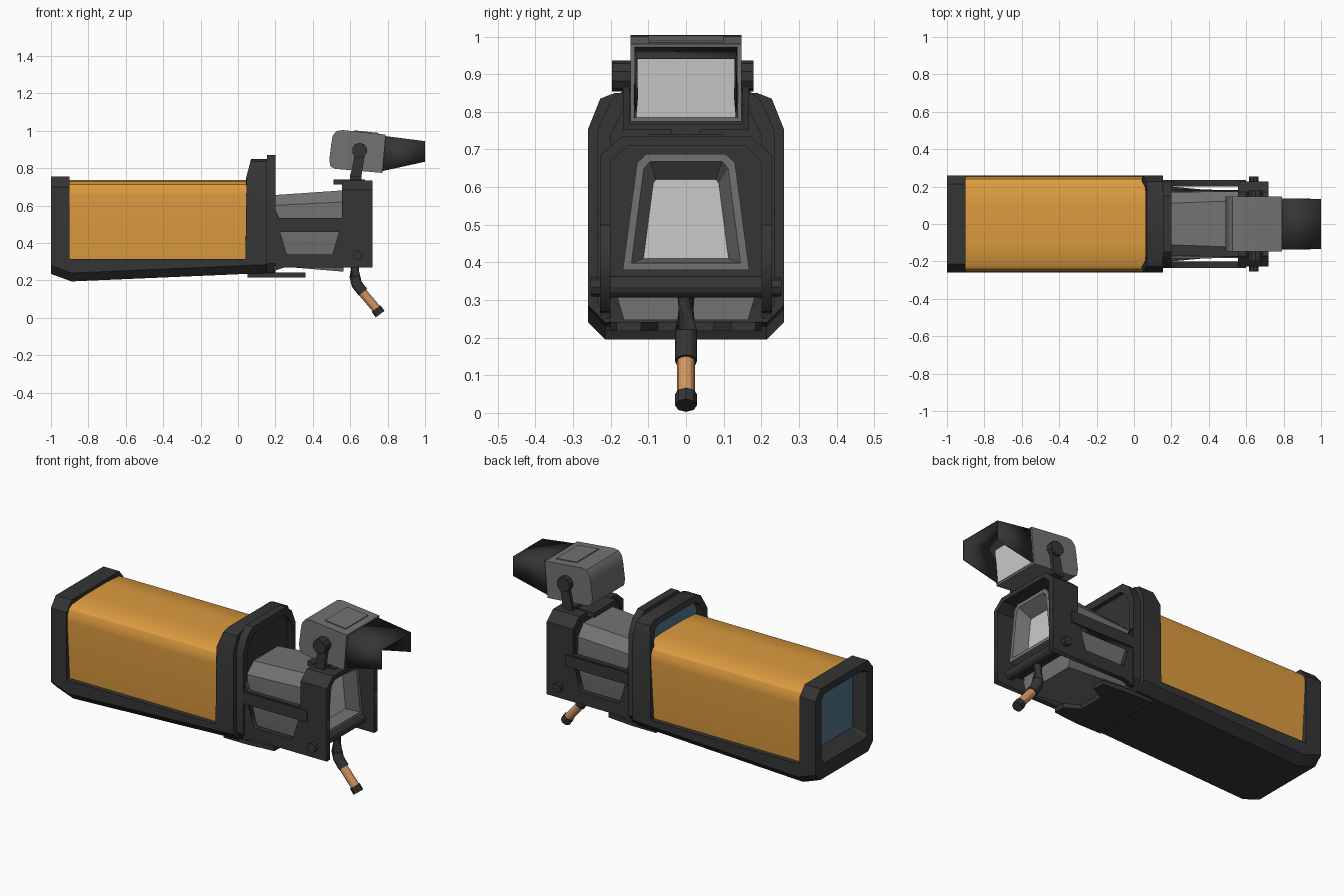
import bpy, bmesh
from math import pi
from mathutils import Vector

if "Cube" in bpy.data.objects:
    bpy.data.objects.remove(bpy.data.objects["Cube"])


def mat(name, r, g, b):
    m = bpy.data.materials.new(name)
    m.diffuse_color = (r, g, b, 1)
    m.use_nodes = True
    m.node_tree.nodes["Principled BSDF"].inputs["Base Color"].default_value = m.diffuse_color
    return m


DARK = mat("dark", 0.035, 0.035, 0.035)
GREY = mat("grey", 0.17, 0.17, 0.17)
LIGHT = mat("light", 0.55, 0.55, 0.55)
ORANGE = mat("orange", 0.72, 0.33, 0.05)
COPPER = mat("copper", 0.65, 0.3, 0.12)
BLUE = mat("blue", 0.09, 0.19, 0.28)


def finish(name, bm, *mats):
    bmesh.ops.recalc_face_normals(bm, faces=bm.faces[:])
    me = bpy.data.meshes.new(name)
    bm.to_mesh(me)
    bm.free()
    for m in mats:
        me.materials.append(m)
    me.polygons.foreach_set("use_smooth", [True] * len(me.polygons))
    me.set_sharp_from_angle(angle=0.5)
    ob = bpy.data.objects.new(name, me)
    bpy.context.collection.objects.link(ob)
    return ob


def loft(name, m, secs, end=None):
    """Skin half profiles [(y, z)...], bottom to top, mirrored in y. x may be a function of z."""
    bm = bmesh.new()
    rings = []
    for x, half in secs:
        pts = half + [(-y, z) for y, z in reversed(half)]
        rings.append([bm.verts.new((x(z) if callable(x) else x, y, z)) for y, z in pts])
    n = len(rings[0])
    for a, b in zip(rings, rings[1:]):
        for i in range(n):
            j = (i + 1) % n
            bm.faces.new((a[i], a[j], b[j], b[i]))
    bm.faces.new(rings[0])
    f = bm.faces.new(rings[-1])
    f.material_index = 1 if end else 0
    return finish(name, bm, *([m, end] if end else [m]))


def prism(name, m, pts, y0, y1):
    """Extrude an (x, z) outline along y."""
    bm = bmesh.new()
    a, b = [[bm.verts.new((x, y, z)) for x, z in pts] for y in (y0, y1)]
    bm.faces.new(a)
    bm.faces.new(b)
    for i in range(len(a)):
        j = (i + 1) % len(a)
        bm.faces.new((a[i], a[j], b[j], b[i]))
    return finish(name, bm, m)


def box(name, m, x, y, z):
    return prism(name, m, [(x[0], z[0]), (x[1], z[0]), (x[1], z[1]), (x[0], z[1])], *y)


def rod(name, m, pts, r, sides=12):
    """Tube of constant radius through points lying in a plane."""
    bm = bmesh.new()
    P = [Vector(p) for p in pts]
    rings = []
    for i, p in enumerate(P):
        d = (P[min(i + 1, len(P) - 1)] - P[max(i - 1, 0)]).normalized()
        c = bmesh.ops.create_circle(bm, segments=sides, radius=r)["verts"]
        q = Vector((0, 0, 1)).rotation_difference(d)
        for v in c:
            v.co = q @ v.co + p
        rings.append(c)
    for a, b in zip(rings, rings[1:]):
        for i in range(sides):
            j = (i + 1) % sides
            bm.faces.new((a[i], a[j], b[j], b[i]))
    bm.faces.new(rings[0])
    bm.faces.new(rings[-1])
    return finish(name, bm, m)


# Main housing: tray-like base and the orange shell on it
def base_half(zb):
    return [(0.215, zb), (0.26, zb + 0.045), (0.26, 0.315)]


loft("housing_base", DARK, [(-1, base_half(0.235)), (-0.89, base_half(0.195)), (0.155, base_half(0.24))])
shell = [(0.232, 0.3), (0.255, 0.65), (0.252, 0.685), (0.24, 0.712), (0.215, 0.728), (0.1, 0.736)]
loft("orange_shell", ORANGE, [(-0.92, shell), (0.11, shell)])

# Front frame with sloped recess and window
fo = [(0.215, 0.235), (0.26, 0.28), (0.26, 0.70), (0.215, 0.755)]
fi = [(0.18, 0.318), (0.205, 0.34), (0.205, 0.69), (0.18, 0.715)]
fd = [(0.17, 0.37), (0.175, 0.375), (0.175, 0.685), (0.17, 0.69)]
loft("front_frame", DARK, [(-0.9, fo), (-1, fo), (-1, fi), (-0.93, fd)], BLUE)

# Collar behind the shell, with an upper window
def lean(z):
    return 0.04 + max(0, z - 0.735) * 0.26


co = [(0.215, 0.24), (0.26, 0.285), (0.26, 0.755), (0.228, 0.835), (0.19, 0.85)]
ci = [(0.17, 0.29), (0.225, 0.32), (0.225, 0.75), (0.195, 0.805), (0.16, 0.82)]
loft("collar", DARK, [(0.155, co), (lean, co), (lean, ci), (0.09, ci)], BLUE)

# Rear flange with shallow recess
ro = [(0.2, 0.24), (0.235, 0.29), (0.235, 0.75), (0.2, 0.83), (0.15, 0.87)]
ri = [(0.17, 0.27), (0.2, 0.31), (0.2, 0.74), (0.17, 0.8), (0.13, 0.83)]
loft("rear_flange", DARK, [(0.155, ro), (0.2, ro), (0.2, ri), (0.175, ri)])

# Bottom plate with two forward tabs
bm = bmesh.new()
half = [(0.05, 0.2), (0.2, 0.2), (0.36, 0.185), (0.36, 0.12), (0.28, 0.075)]
out = [bm.verts.new((x, y, 0.217)) for x, y in half + [(x, -y) for x, y in reversed(half)]]
f = bm.faces.new(out)
ext = bmesh.ops.extrude_face_region(bm, geom=[f])["geom"]
bmesh.ops.translate(bm, vec=(0, 0, 0.025), verts=[v for v in ext if isinstance(v, bmesh.types.BMVert)])
finish("bottom_plate", bm, DARK)

# Grey inner block
loft("inner_block", GREY, [
    (0.17, [(0.155, 0.28), (0.185, 0.35), (0.17, 0.60), (0.11, 0.655)]),
    (0.565, [(0.165, 0.247), (0.182, 0.305), (0.175, 0.62), (0.125, 0.682)])])

# Side plates with trapezoid windows, built as filled curves
outline = [(0.19, 0.25), (0.25, 0.27), (0.72, 0.27), (0.72, 0.5), (0.57, 0.535), (0.22, 0.535), (0.2, 0.58), (0.19, 0.58)]
hole = [(0.225, 0.46), (0.54, 0.46), (0.505, 0.34), (0.26, 0.34)]
for s, side in ((-1, "left"), (1, "right")):
    cu = bpy.data.curves.new("side_plate_" + side, "CURVE")
    cu.dimensions, cu.fill_mode, cu.extrude = "2D", "BOTH", 0.014
    for pts in (outline, hole):
        sp = cu.splines.new("POLY")
        sp.points.add(len(pts) - 1)
        for p, (x, z) in zip(sp.points, pts):
            p.co = (x, z, 0, 1)
        sp.use_cyclic_u = True
    cu.materials.append(DARK)
    ob = bpy.data.objects.new("side_plate_" + side, cu)
    ob.rotation_euler = (pi / 2, 0, 0)
    ob.location.y = s * 0.214
    bpy.context.collection.objects.link(ob)
    # Outer rail and pivot cap
    box("side_rail_" + side, DARK, (0.2, 0.6), sorted((s * 0.226, s * 0.236)), (0.465, 0.53))
    rod("pivot_cap_" + side, DARK, [(0.64, s * 0.22, 0.335), (0.64, s * 0.254, 0.335)], 0.026, 8)

# Rear arch around the eyepiece, and its back panel
arch_half = [(0.2, 0.27), (0.228, 0.27), (0.228, 0.685), (0.17, 0.735)]
arch_in = [(0.2, 0.67), (0.155, 0.71)]
ring = arch_half + [(-y, z) for y, z in reversed(arch_half)] + [(-y, z) for y, z in arch_in] + arch_in[::-1]
bm = bmesh.new()
a, b = [[bm.verts.new((x, y, z)) for y, z in ring] for x in (0.555, 0.72)]
bm.faces.new(a)
bm.faces.new(b)
for i in range(len(a)):
    j = (i + 1) % len(a)
    bm.faces.new((a[i], a[j], b[j], b[i]))
finish("rear_arch", bm, DARK)
panel = [(0.205, 0.34), (0.205, 0.675), (0.16, 0.715)]
loft("rear_panel", DARK, [(0.56, panel), (0.59, panel)])

# Eyepiece frame and screen
eo = [(0.168, 0.38), (0.13, 0.665), (0.105, 0.688)]
ei = [(0.145, 0.398), (0.112, 0.65), (0.095, 0.668)]
ed = [(0.113, 0.41), (0.087, 0.61), (0.08, 0.62)]
loft("eyepiece", GREY, [(0.58, eo), (0.67, eo), (0.67, ei), (0.6, ed)], LIGHT)

# Cross bar and bent crank handle
rod("cross_bar", DARK, [(0.64, -0.225, 0.335), (0.64, 0.225, 0.335)], 0.029)
rod("handle", DARK, [(0.625, 0, 0.335), (0.625, 0, 0.22), (0.635, 0, 0.18), (0.668, 0, 0.137)], 0.029)
rod("handle_grip", COPPER, [(0.66, 0, 0.143), (0.745, 0, 0.043)], 0.024)
rod("handle_tip", DARK, [(0.738, 0, 0.05), (0.76, 0, 0.02)], 0.029, 8)

# Small tilted monitor
prism("monitor_body", GREY, [(0.772, 0.775), (0.79, 0.98), (0.56, 1.004), (0.527, 0.999), (0.507, 0.975),
                             (0.5, 0.94), (0.488, 0.845), (0.494, 0.81), (0.52, 0.797)], -0.147, 0.147)
prism("monitor_top_strip", GREY, [(0.62, 0.99), (0.75, 0.977), (0.75, 0.989), (0.62, 1.003)], -0.1, 0.1)


def tilt(z):
    return 0.776 + (z - 0.775) * 0.088


scr = [(0.131, 0.785), (0.131, 0.965)]
loft("monitor_screen", LIGHT, [(lambda z: tilt(z) - 0.01, scr), (tilt, scr)])

# Monitor hood, open below and at the end
bm = bmesh.new()
a = [bm.verts.new(p) for p in ((0.772, -0.135, 0.785), (0.786, -0.135, 0.97), (0.786, 0.135, 0.97), (0.772, 0.135, 0.785))]
b = [bm.verts.new((1.0, y, z)) for y, z in ((-0.131, 0.835), (-0.131, 0.943), (0.131, 0.943), (0.131, 0.835))]
for i in range(3):
    bm.faces.new((a[i], a[i + 1], b[i + 1], b[i]))
hood = finish("monitor_hood", bm, DARK)
sol = hood.modifiers.new("thickness", "SOLIDIFY")
sol.thickness, sol.offset = 0.006, 0

# Monitor yoke: arms, knobs and foot
for s, side, reach in ((-1, "left", 0.197), (1, "right", 0.18)):
    prism("yoke_arm_" + side, DARK, [(0.6, 0.755), (0.66, 0.755), (0.68, 0.89), (0.63, 0.9)],
          *sorted((s * 0.15, s * 0.168)))
    rod("yoke_knob_" + side, DARK, [(0.65, s * 0.14, 0.895), (0.65, s * reach, 0.895)], 0.041, 10)
box("yoke_bridge", DARK, (0.6, 0.66), (-0.168, 0.168), (0.752, 0.768))
box("yoke_post", DARK, (0.6, 0.66), (-0.04, 0.04), (0.73, 0.76))
box("yoke_foot", DARK, (0.51, 0.68), (-0.1, 0.1), (0.712, 0.74))
